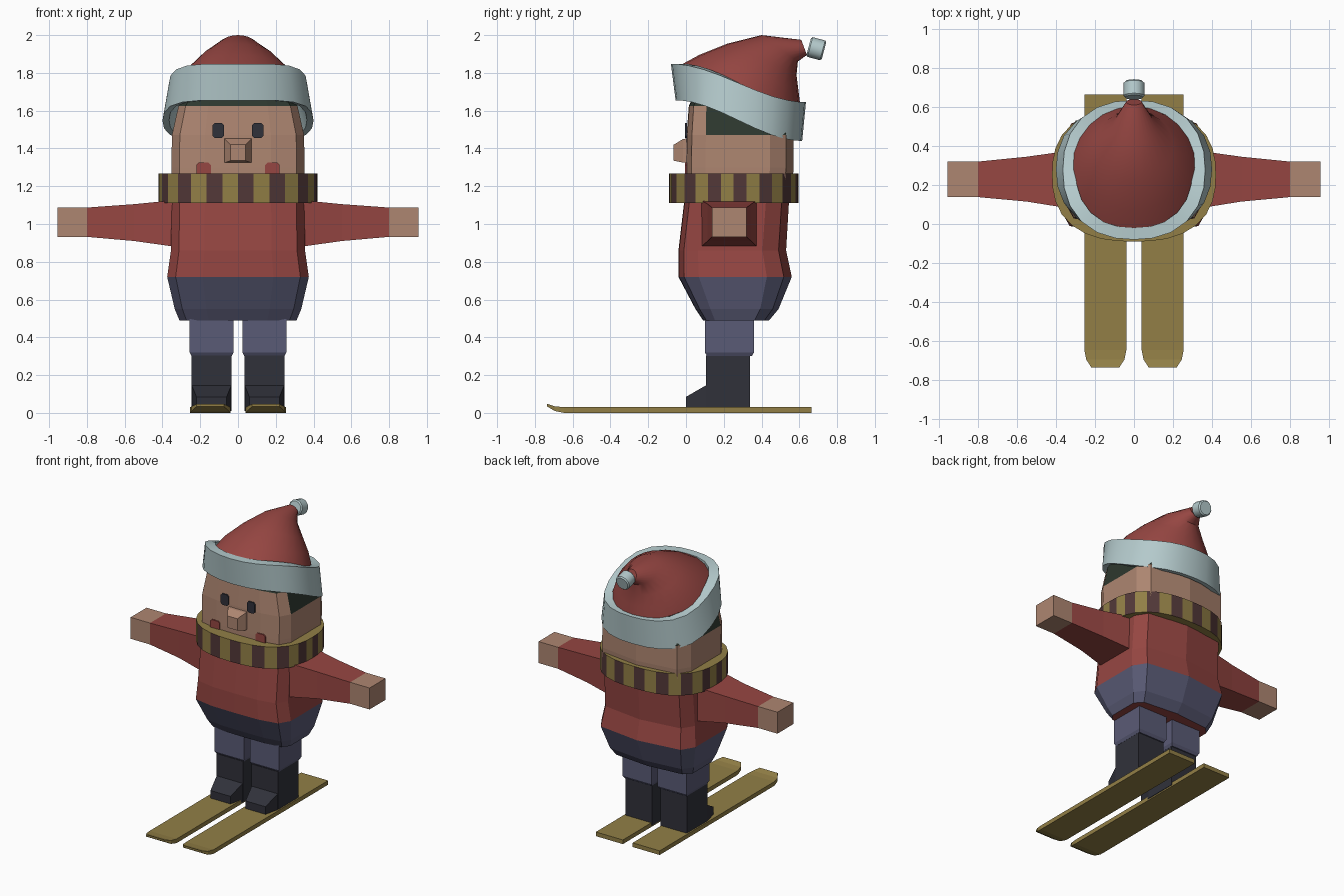
import bpy, bmesh, math
from mathutils import Vector, Matrix

cube = bpy.data.objects.get("Cube")
if cube:
    bpy.data.objects.remove(cube)


def material(name, *srgb):
    m = bpy.data.materials.new(name)
    col = [((c / 255 + 0.055) / 1.055) ** 2.4 for c in srgb] + [1]
    m.use_nodes = True
    m.diffuse_color = col
    m.node_tree.nodes["Principled BSDF"].inputs["Base Color"].default_value = col
    return m


RED = material("knit red", 150, 70, 66)
SKIN = material("skin", 174, 134, 113)
GOLD = material("mustard", 146, 127, 70)
BLUE = material("trouser blue", 90, 91, 118)
BLACK = material("boot black", 48, 49, 58)
BROWN = material("stripe brown", 82, 56, 56)
HAIR = material("dark green hair", 45, 55, 46)
WHITE = material("pale trim", 180, 202, 204)


def loft(name, rings, mats, rule=None, looped=False, smooth=False):
    """Bridge equal-sized rings; rule(ring, side, centre) gives a material index."""
    bm = bmesh.new()
    rows = [[bm.verts.new(p) for p in r] for r in rings]
    n = len(rows[0])
    for i in range(len(rows) if looped else len(rows) - 1):
        a, b = rows[i], rows[(i + 1) % len(rows)]
        for j in range(n):
            k = (j + 1) % n
            f = bm.faces.new((a[j], a[k], b[k], b[j]))
            if rule:
                f.material_index = rule(i, j, f.calc_center_median())
    if not looped:
        for row, i in ((rows[0], -1), (rows[-1], len(rows))):
            f = bm.faces.new(row)
            if rule:
                f.material_index = rule(i, 0, f.calc_center_median())
    bmesh.ops.recalc_face_normals(bm, faces=bm.faces)
    me = bpy.data.meshes.new(name)
    bm.to_mesh(me)
    bm.free()
    for m in mats:
        me.materials.append(m)
    ob = bpy.data.objects.new(name, me)
    bpy.context.collection.objects.link(ob)
    if smooth:
        bpy.ops.object.select_all(action='DESELECT')
        ob.select_set(True)
        bpy.context.view_layer.objects.active = ob
        bpy.ops.object.shade_smooth_by_angle(angle=math.radians(40))
    return ob


def rect(axis, at, u0, u1, v0, v1):
    """Rectangle across one axis, as a ring for loft."""
    ring = []
    for u, v in ((u0, v0), (u1, v0), (u1, v1), (u0, v1)):
        ring.append({"x": (at, u, v), "y": (u, at, v), "z": (u, v, at)}[axis])
    return ring


def body_ring(z, w, f, b):
    """Rounded box section with a nearly flat front."""
    half = [(0.5, 0.005), (0.88, 0.05), (1, 0.18), (1, 0.78), (0.85, 0.93)]
    pts = [(0, 0)] + half + [(0, 1)] + [(-x, y) for x, y in reversed(half)]
    return [(x * w, f + (b - f) * y, z) for x, y in pts]


def oval(rx, f, b, n, q=2.5):
    """Squarish oval from front y=f to back y=b, starting at the front."""
    pts = []
    for i in range(n):
        a = math.tau * i / n
        s, c = math.sin(a), math.cos(a)
        r = (abs(s) ** q + abs(c) ** q) ** (-1 / q)
        pts.append((rx * s * r, (f + b) / 2 - (b - f) / 2 * c * r))
    return pts


# Torso: jumper above, trouser seat below
loft("torso", [body_ring(*r) for r in (
    (0.49, 0.31, 0.09, 0.44), (0.55, 0.335, 0.05, 0.49), (0.72, 0.375, -0.04, 0.56),
    (0.86, 0.355, -0.04, 0.53), (1.2, 0.35, 0, 0.55))],
    [RED, BLUE], lambda i, j, c: int(0 <= i < 2))

# Head with hair above the ears
loft("head", [body_ring(*r) for r in (
    (1.18, 0.35, 0, 0.56), (1.3, 0.352, 0, 0.57), (1.47, 0.35, 0.003, 0.57),
    (1.625, 0.315, 0.015, 0.53), (1.7, 0.27, 0.05, 0.48))],
    [SKIN, HAIR], lambda i, j, c: int(c.z > 1.625 or (c.z > 1.47 and c.y > 0.1)))

# Nose
loft("nose", [rect("y", 0.02, -0.072, 0.072, 1.325, 1.455),
              rect("y", -0.015, -0.07, 0.07, 1.325, 1.45),
              rect("y", -0.065, -0.04, 0.04, 1.335, 1.42)], [SKIN])


def plate(name, x, z, w, h, mat):
    """Thin chamfered face marking."""
    c = 0.012
    pts = [(w - c, -h), (w, c - h), (w, h - c), (w - c, h),
           (c - w, h), (-w, h - c), (-w, c - h), (c - w, -h)]
    loft(name, [[(x + px, y, z + pz) for px, pz in pts] for y in (-0.004, 0.005)], [mat])


for side, s in (("left", 1), ("right", -1)):
    plate(side + "_eye", s * 0.105, 1.495, 0.031, 0.04, BLACK)
    plate(side + "_cheek", s * 0.182, 1.285, 0.038, 0.04, RED)

    # Arm and hand
    loft(side + "_sleeve", [rect("x", s * 0.3, 0.075, 0.38, 0.875, 1.13),
                            rect("x", s * 0.55, 0.115, 0.345, 0.91, 1.105),
                            rect("x", s * 0.8, 0.138, 0.32, 0.932, 1.087)], [RED])
    loft(side + "_hand", [rect("x", s * x, 0.138, 0.32, 0.932, 1.087)
                          for x in (0.8, 0.955)], [SKIN])

    # Trouser leg
    m = s * 0.14
    loft(side + "_leg", [rect("z", z, m - w, m + w, 0.23 - d, 0.23 + d) for z, w, d in (
        (0.53, 0.116, 0.13), (0.32, 0.116, 0.13), (0.3, 0.106, 0.118))], [BLUE])

    # Boot shaft and toe
    loft(side + "_boot_shaft", [rect("z", z, m - 0.105, m + 0.105, 0.105, 0.34)
                                for z in (0.01, 0.305)], [BLACK])
    loft(side + "_boot_toe", [rect("y", 0.11, m - 0.105, m + 0.105, 0.01, 0.148),
                              rect("y", 0, m - 0.08, m + 0.08, 0.01, 0.085)], [BLACK])

    # Ski with a tapered, upturned tip
    k = s * 0.147
    loft(side + "_ski", [rect("y", y, k - w, k + w, z0, z1) for y, w, z0, z1 in (
        (0.665, 0.108, 0, 0.03), (-0.645, 0.108, 0, 0.03),
        (-0.695, 0.098, 0.01, 0.035), (-0.735, 0.072, 0.034, 0.048))], [GOLD])

# Striped scarf
loft("scarf", [[(x, y, z) for x, y in oval(rx, f, b, 32)] for rx, f, b, z in (
    (0.42, -0.09, 0.595, 1.11), (0.42, -0.09, 0.595, 1.268),
    (0.34, 0.01, 0.54, 1.268), (0.34, 0.01, 0.54, 1.11))],
    [GOLD, BROWN], lambda i, j, c: int(i == 0 and j % 2 == 0), looped=True)


# Hat brim: a band dropping from front to back
def brim_ring(rx, f, b, z_front, z_back):
    ring = []
    for x, y in oval(rx, f, b, 24, 2.3):
        t = max(0, min(1, (y - f) / (b - f)))
        t = t * t * (3 - 2 * t)
        ring.append((x, y, z_front + (z_back - z_front) * t))
    return ring


loft("hat_brim", [brim_ring(*r) for r in (
    (0.4, -0.055, 0.615, 1.655, 1.44), (0.365, -0.08, 0.635, 1.848, 1.645),
    (0.3, -0.02, 0.585, 1.848, 1.645), (0.365, -0.01, 0.58, 1.655, 1.445))],
    [WHITE], looped=True, smooth=True)


# Hat crown: tilted rings that fold back into a short tail
def crown_ring(rx, f, zf, b, zb):
    return [(x, y, zf + (zb - zf) * (y - f) / (b - f)) for x, y in oval(rx, f, b, 24, 2)]


loft("hat_crown", [crown_ring(*r) for r in (
    (0.32, -0.05, 1.83, 0.605, 1.63), (0.275, 0.07, 1.895, 0.595, 1.71),
    (0.2, 0.22, 1.955, 0.585, 1.79), (0.11, 0.4, 2.0, 0.592, 1.86),
    (0.04, 0.61, 1.975, 0.64, 1.895))], [RED], smooth=True)

# Bobble on the tail
tilt = Matrix.Translation((0, 0.69, 1.928)) @ Matrix.Rotation(math.radians(-15), 4, "X")
loft("bobble", [[tilt @ Vector((r * math.sin(a), y, r * math.cos(a)))
                 for a in (math.tau * i / 12 for i in range(12))]
                for y, r in ((-0.042, 0.046), (-0.034, 0.054), (0.034, 0.054), (0.042, 0.046))],
     [WHITE], smooth=True)
